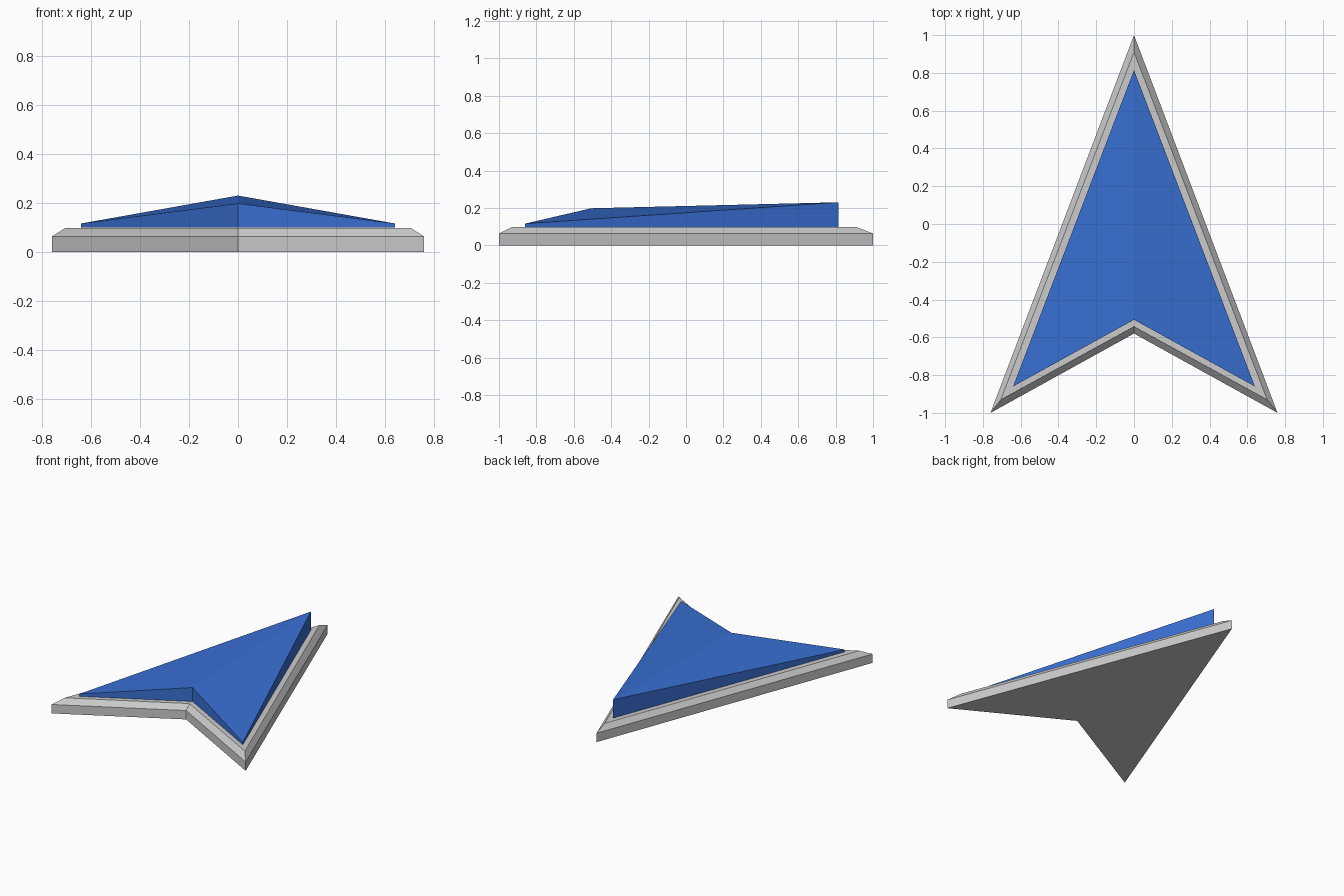
import bpy, bmesh

if "Cube" in bpy.data.objects:
    bpy.data.objects.remove(bpy.data.objects["Cube"])


def layered_solid(name, layers, color=None):
    """Stack four-point dart outlines (nose, right, notch, left) into a closed solid."""
    bm = bmesh.new()
    rings = [[bm.verts.new(p) for p in layer] for layer in layers]
    for low, high in zip(rings, rings[1:]):
        for i in range(4):
            j = (i + 1) % 4
            bm.faces.new((low[i], low[j], high[j], high[i]))
    # caps are split along the centre line
    for nose, right, notch, left in (rings[0], rings[-1]):
        bm.faces.new((nose, right, notch))
        bm.faces.new((nose, notch, left))
    bmesh.ops.recalc_face_normals(bm, faces=bm.faces)
    mesh = bpy.data.meshes.new(name)
    bm.to_mesh(mesh)
    bm.free()
    obj = bpy.data.objects.new(name, mesh)
    bpy.context.collection.objects.link(obj)
    if color:
        mat = bpy.data.materials.new(name + "_color")
        mat.diffuse_color = color
        mat.use_nodes = True
        mat.node_tree.nodes["Principled BSDF"].inputs["Base Color"].default_value = mat.diffuse_color
        mesh.materials.append(mat)
    return obj


def dart(nose_y, wing_x, wing_y, notch_y, nose_z, wing_z, notch_z):
    return [(0, nose_y, nose_z), (wing_x, wing_y, wing_z),
            (0, notch_y, notch_z), (-wing_x, wing_y, wing_z)]


def flat(nose_y, wing_x, wing_y, notch_y, z):
    return dart(nose_y, wing_x, wing_y, notch_y, z, z, z)


# Grey base plate with chamfered rim
layered_solid("base_plate", [
    flat(1.0, 0.76, -1.0, -0.58, 0.0),
    flat(1.0, 0.76, -1.0, -0.58, 0.063),
    flat(0.91, 0.705, -0.93, -0.543, 0.098),
])

# Blue arrow with raised centre ridge
layered_solid("arrow_top", [
    flat(0.815, 0.64, -0.86, -0.507, 0.099),
    dart(0.815, 0.64, -0.86, -0.507, 0.23, 0.116, 0.198),
], (0.04, 0.16, 0.65, 1))
